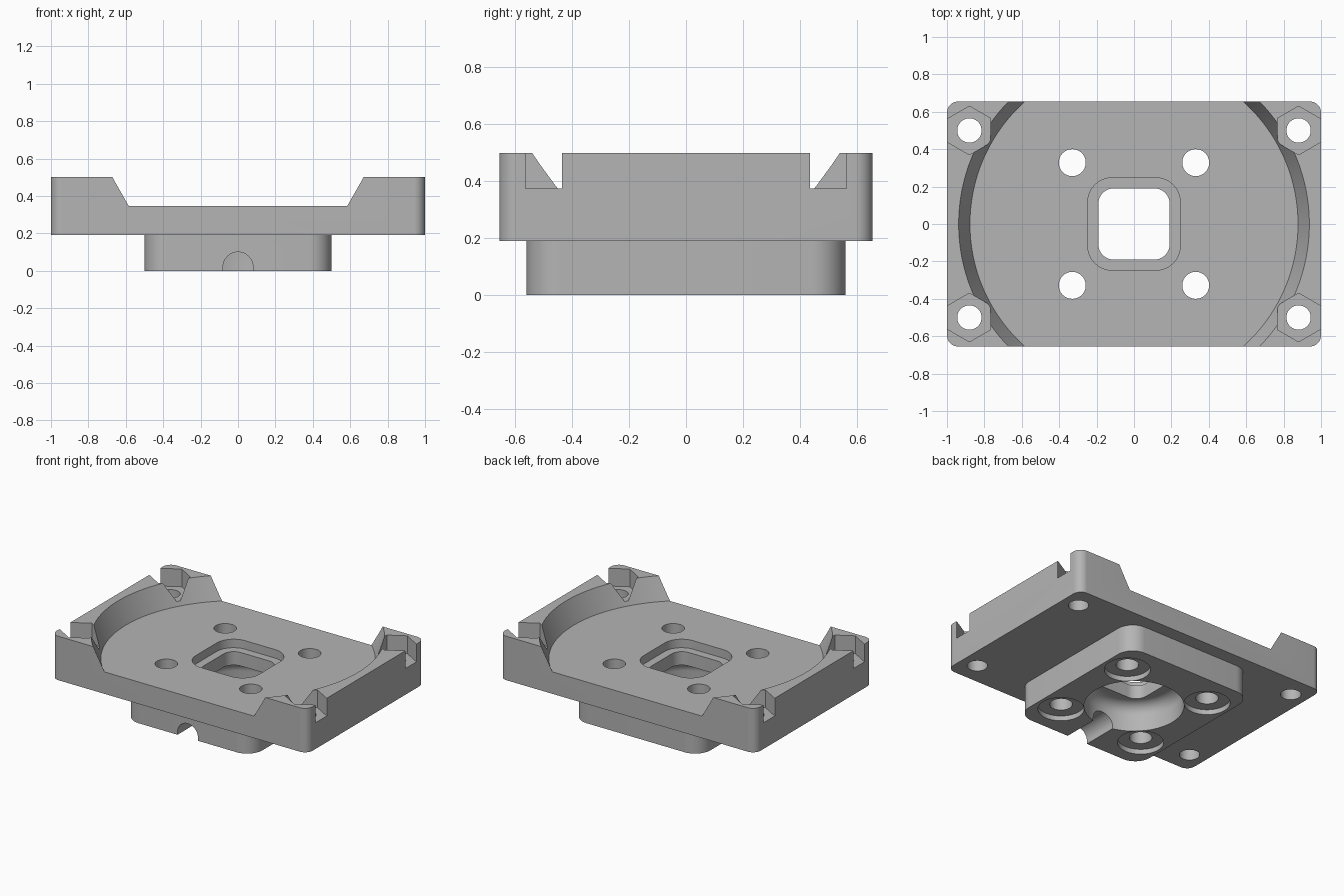
import bpy, bmesh
from math import sin, cos, pi, radians

# Remove the default cube
cube = bpy.data.objects.get("Cube")
if cube:
    bpy.data.objects.remove(cube, do_unlink=True)

grey = bpy.data.materials.new("plain_grey")
grey.use_nodes = True
colour = (0.46, 0.46, 0.46, 1)
grey.diffuse_color = colour
grey.node_tree.nodes["Principled BSDF"].inputs["Base Color"].default_value = colour


def circle(r, x=0, y=0, n=48):
    return [(x + r * cos(2 * pi * i / n), y + r * sin(2 * pi * i / n)) for i in range(n)]


def rounded_rect(hx, hy, r, n=12):
    pts = []
    for k, (sx, sy) in enumerate([(1, 1), (-1, 1), (-1, -1), (1, -1)]):
        for i in range(n + 1):
            a = (k + i / n) * pi / 2
            pts.append((sx * (hx - r) + r * cos(a), sy * (hy - r) + r * sin(a)))
    return pts


def stack(name, layers):
    """Closed solid skinned through outlines [(points, z), ...]."""
    bm = bmesh.new()
    rings = [[bm.verts.new((x, y, z)) for x, y in pts] for pts, z in layers]
    n = len(rings[0])
    for a, b in zip(rings, rings[1:]):
        for i in range(n):
            j = (i + 1) % n
            bm.faces.new((a[i], a[j], b[j], b[i]))
    bm.faces.new(rings[0][::-1])
    bm.faces.new(rings[-1])
    bmesh.ops.recalc_face_normals(bm, faces=bm.faces)
    mesh = bpy.data.meshes.new(name)
    bm.to_mesh(mesh)
    bm.free()
    mesh.materials.append(grey)
    obj = bpy.data.objects.new(name, mesh)
    bpy.context.scene.collection.objects.link(obj)
    return obj


def prism(name, pts, z0, z1):
    return stack(name, [(pts, z0), (pts, z1)])


PLATE_Z, FLOOR_Z, TOP_Z = 0.19, 0.345, 0.5

# Main plate and the smaller block beneath it
body = prism("mounting_plate", rounded_rect(1, 0.655, 0.06), PLATE_Z, TOP_Z)
block = prism("lower_block", rounded_rect(0.5, 0.56, 0.12), 0, 0.26)

# Round dish with sloped wall
cutters = [stack("dish_cutter", [(circle(0.877, n=128), FLOOR_Z), (circle(0.977, n=128), 0.6)])]

# Central window with a wider recess above
cutters.append(prism("window_cutter", rounded_rect(0.19, 0.19, 0.08), 0.1, 0.45))
cutters.append(prism("recess_cutter", rounded_rect(0.247, 0.247, 0.13), FLOOR_Z - 0.06, 0.45))

# Round underside cavity with a filleted roof
fillet = 0.08
layers = [(circle(0.318, n=96), -0.1)]
for i in range(9):
    a = i / 8 * pi / 2
    layers.append((circle(0.318 - fillet * (1 - cos(a)), n=96),
                   PLATE_Z - fillet + fillet * sin(a)))
cutters.append(stack("cavity_cutter", layers))

# Arched cable channel through the front of the block
arch = [(0.08 * cos(pi * i / 24), 0.02 + 0.08 * sin(pi * i / 24)) for i in range(25)]
arch = [(0.08, -0.1)] + arch + [(-0.08, -0.1)]
channel = prism("channel_cutter", arch, 0.15, 0.7)
channel.rotation_euler.x = radians(90)
cutters.append(channel)

for sx in (-1, 1):
    for sy in (-1, 1):
        # Screw holes with counterbores below
        x, y = 0.33 * sx, 0.328 * sy
        cutters.append(prism("screw_cutter", circle(0.072, x, y), -0.1, 0.45))
        cutters.append(prism("counterbore_cutter", circle(0.147, x, y), -0.1, 0.035))
        # Corner holes with hexagonal nut pockets open to the side
        x, y = 0.88 * sx, 0.5 * sy
        cutters.append(prism("corner_hole_cutter", circle(0.065, x, y), 0.1, 0.6))
        nut = [(-0.114, 0.064), (0, 0.13), (0.114, 0.064), (0.2, 0.064)]
        nut = nut + [(u, -v) for u, v in reversed(nut)]
        cutters.append(prism("nut_cutter", [(x + u * sx, y + v) for u, v in nut], 0.375, 0.6))

# Join the block and cut every opening
for tool in [block] + cutters:
    tool.hide_render = True
    mod = body.modifiers.new(tool.name, "BOOLEAN")
    mod.operation = "UNION" if tool is block else "DIFFERENCE"
    mod.solver = "EXACT"
    mod.object = tool

bpy.context.view_layer.update()
result = bpy.data.meshes.new_from_object(body.evaluated_get(bpy.context.evaluated_depsgraph_get()))
body.modifiers.clear()
body.data = result
for tool in [block] + cutters:
    bpy.data.objects.remove(tool, do_unlink=True)

bpy.ops.object.select_all(action="DESELECT")
body.select_set(True)
bpy.context.view_layer.objects.active = body
bpy.ops.object.shade_smooth_by_angle(angle=radians(30))
